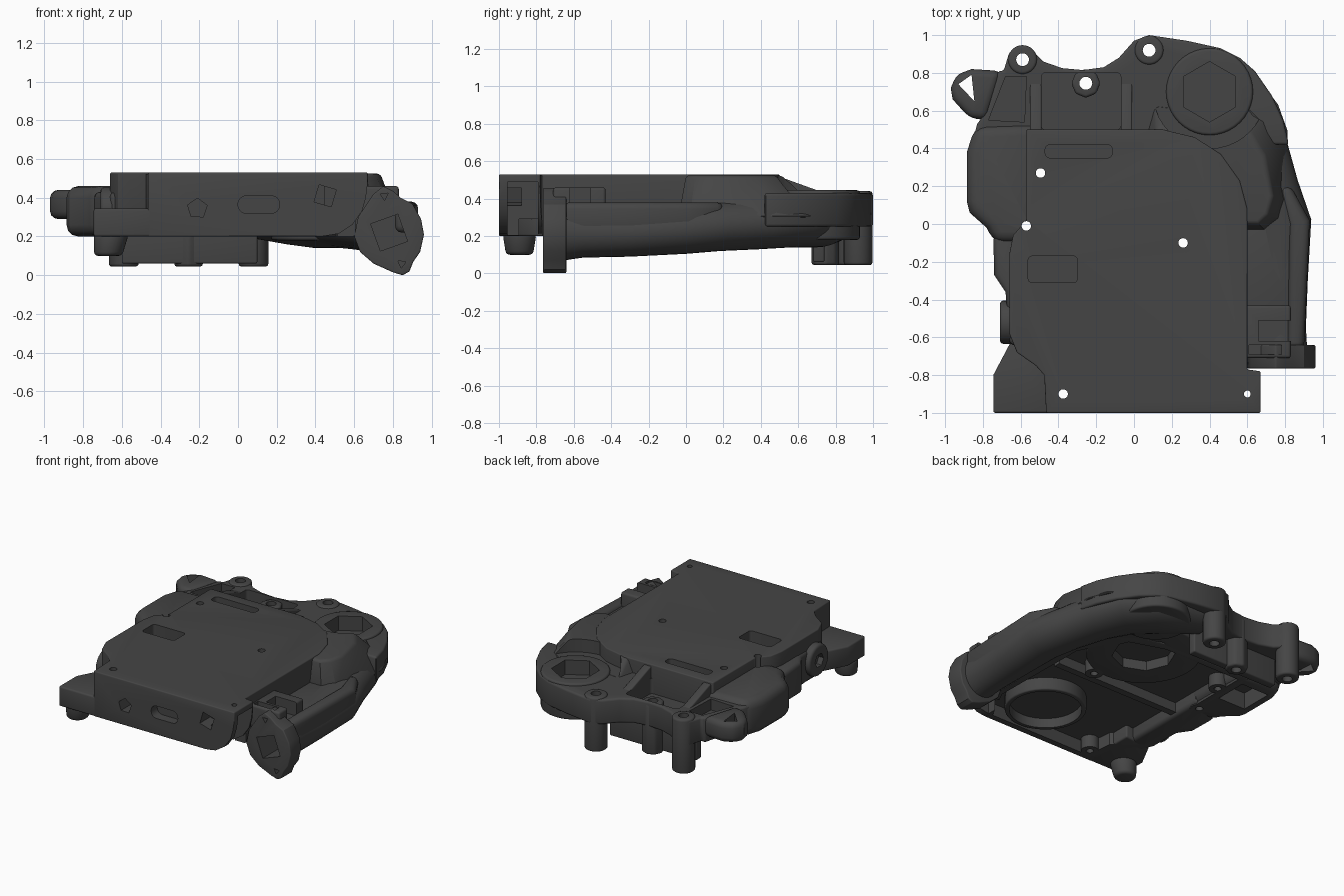
import bpy, bmesh, math
from mathutils import Vector

if "Cube" in bpy.data.objects:
    bpy.data.objects.remove(bpy.data.objects["Cube"])

mat = bpy.data.materials.new("dark_metal")
mat.diffuse_color = (0.06, 0.06, 0.06, 1)
mat.use_nodes = True
mat.node_tree.nodes["Principled BSDF"].inputs["Base Color"].default_value = mat.diffuse_color
parts = []
cutters = []

def finish(name, bm, bevel=0, cutter=False, seg=3):
    bmesh.ops.recalc_face_normals(bm, faces=bm.faces)
    me = bpy.data.meshes.new(name)
    bm.to_mesh(me)
    bm.free()
    ob = bpy.data.objects.new(name, me)
    bpy.context.collection.objects.link(ob)
    if bevel:
        m = ob.modifiers.new("bevel", 'BEVEL')
        m.width, m.segments, m.limit_method = bevel, seg, 'ANGLE'
        m.angle_limit = math.radians(40)
    if cutter:
        ob.hide_render = True
        cutters.append(ob)
    else:
        me.materials.append(mat)
        parts.append(ob)
    return ob

def prism(name, pts, a, b, axis='z', bevel=0, cutter=False, top=None):
    """Extrude an outline along z (xy), y (xz) or x (yz); top may be a different outline."""
    put = {'z': lambda u, v, w: (u, v, w), 'y': lambda u, v, w: (u, w, v),
           'x': lambda u, v, w: (w, u, v)}[axis]
    bm = bmesh.new()
    lo = [bm.verts.new(put(u, v, a)) for u, v in pts]
    hi = [bm.verts.new(put(u, v, b)) for u, v in (top or pts)]
    bm.faces.new(lo)
    bm.faces.new(hi)
    n = len(pts)
    for i in range(n):
        bm.faces.new((lo[i], lo[(i+1) % n], hi[(i+1) % n], hi[i]))
    return finish(name, bm, bevel, cutter)

def ngon(u, v, r, n=32, turn=0):
    return [(u + r*math.cos(turn + i*math.tau/n), v + r*math.sin(turn + i*math.tau/n)) for i in range(n)]

def rect(u0, u1, v0, v1, r=0.0):
    if not r:
        return [(u0, v0), (u1, v0), (u1, v1), (u0, v1)]
    out = []
    for k, (u, v) in enumerate([(u1-r, v1-r), (u0+r, v1-r), (u0+r, v0+r), (u1-r, v0+r)]):
        out += [(u + r*math.cos((k + j/4)*math.pi/2), v + r*math.sin((k + j/4)*math.pi/2)) for j in range(5)]
    return out

def cut(obs, *args, **kw):
    c = prism("cutter", *args, cutter=True, **kw)
    for ob in obs:
        m = ob.modifiers.new("cut", 'BOOLEAN')
        m.operation, m.solver, m.object = 'DIFFERENCE', 'EXACT', c

def loft(name, path, n=28):
    """Closed tube through (x, y, z, half width, half height) stations."""
    bm = bmesh.new()
    rings = []
    for i, (x, y, z, rw, rh) in enumerate(path):
        p, q = path[max(i-1, 0)], path[min(i+1, len(path)-1)]
        t = Vector((q[0]-p[0], q[1]-p[1])).normalized()
        rings.append([bm.verts.new((x + t.y*rw*math.cos(k*math.tau/n), y - t.x*rw*math.cos(k*math.tau/n),
                                    z + rh*math.sin(k*math.tau/n))) for k in range(n)])
    for r, s in zip(rings, rings[1:]):
        for k in range(n):
            bm.faces.new((r[k], r[(k+1) % n], s[(k+1) % n], s[k]))
    bm.faces.new(rings[0])
    bm.faces.new(rings[-1])
    return finish(name, bm)

# main housing with the flat top
housing = prism("top_housing", [(-.465, -1), (.67, -1), (.67, -.78), (.6, -.77), (.6, .08), (.56, .23), (.46, .37),
    (.32, .46), (.15, .5), (-.57, .5), (-.57, .02), (-.64, -.06), (-.66, -.16), (-.66, -.58), (-.62, -.68),
    (-.52, -.75), (-.475, -.8)], .2, .53, bevel=.008)
cut([housing], [(.42, .15), (.43, .2), (.52, .215), (.59, .26), (.64, .33), (.66, .4), (.675, .52), (.8, .52), (.8, .15)],
    -1.1, -.77, axis='y')

# left side: foot, scalloped wall and bulging lobe
prism("front_left_foot", [(-.745, -1), (-.44, -1), (-.44, -.6), (-.65, -.62), (-.745, -.8)], .2, .345, bevel=.012)
prism("foot_boss", ngon(-.655, -.89, .09), .21, .1, bevel=.02, top=ngon(-.67, -.89, .072))
prism("left_wall", [(-.5, -.66), (-.66, -.64), (-.68, -.36), (-.74, -.27), (-.745, -.06), (-.5, .05)], .2, .43, bevel=.03)
lobe = prism("left_lobe", [(-.5, -.1), (-.74, -.1), (-.78, -.02), (-.87, .06), (-.885, .12), (-.885, .38),
                           (-.84, .52), (-.5, .53)], .2, .46, bevel=.06)
bulge = prism("left_port_boss", ngon(-.52, .34, .115, 24), -.71, -.55, axis='x', bevel=.02)
cut([bulge], ngon(-.52, .34, .05, 6), -.8, -.67, axis='x')

# rear deck with ears, pockets and ribs
deck = prism("rear_deck", [(-.86, .42), (-.83, .53), (-.78, .6), (-.72, .81), (-.69, .81), (-.66, .91), (-.6, .945),
    (-.54, .92), (-.48, .86), (-.38, .825), (-.27, .815), (-.16, .83), (-.08, .88), (0, .97), (.08, 1), (.28, .97),
    (.46, .93), (.56, .88), (.64, .81), (.73, .68), (.79, .55), (.82, .42)], .25, .43, bevel=.025)
cut([deck], rect(-.49, -.07, .5, .8, .02), .32, .6)
cut([deck], [(-.77, .55), (-.58, .54), (-.57, .78), (-.68, .78)], .35, .6)
left_ear = prism("left_ear", [(-.78, .55), (-.87, .56), (-.96, .66), (-.97, .72), (-.94, .79), (-.86, .82), (-.7, .81)],
                 .29, .44, bevel=.04)
for i, x in enumerate((-.52, -.04)):
    prism(f"rear_rib_{i}", [(.45, .3), (.45, .525), (.52, .51), (.77, .42), (.8, .3)], x-.03, x+.03, axis='x', bevel=.008)
prism("rear_web", rect(-.6, .1, .68, .74), .06, .3, bevel=.01)
posts = [(-.59, .87), (.08, .92), (-.255, .745)]
for i, (x, y) in enumerate(posts):
    prism(f"mounting_post_{i}", ngon(x, y, .077, 8 if i == 2 else 28), .045, .44 if i < 2 else .41, bevel=.015)

# round rear boss and duct sweeping down the right side
prism("rear_boss", ngon(.4, .7, .23, 40), .18, .445, bevel=.015)
loft("side_duct", [(.78, -.72, .22, .14, .16), (.775, -.55, .22, .135, .135), (.775, -.3, .225, .145, .135),
    (.77, 0, .24, .17, .135), (.71, .18, .255, .165, .135), (.635, .4, .27, .18, .14), (.54, .57, .28, .21, .14),
    (.4, .7, .28, .21, .14), (.25, .75, .29, .18, .13), (.08, .8, .3, .13, .11)])
shoulder = prism("right_shoulder", [(.45, -.04), (.7, -.04), (.79, .02), (.82, .12), (.82, .5), (.77, .64), (.68, .76),
    (.4, .74), (.1, .78), (0, .44)], .3, .525, bevel=.02,
    top=[(.45, 0), (.66, 0), (.71, .05), (.735, .15), (.69, .36), (.62, .47), (.53, .52), (.3, .52), (.12, .505), (.1, .42)])
cut([shoulder], ngon(.4, .7, .3, 40), .431, .7)
prism("side_ledge", rect(.55, .83, -.5, .1), .2, .36, bevel=.015)
prism("side_rail", [(.81, -.66), (.9, -.66), (.93, .02), (.83, .2), (.76, .2), (.82, 0)], .22, .38, bevel=.035)
box = prism("side_box", rect(.57, .83, -.71, -.43), .22, .46, bevel=.015)
cut([box], rect(.61, .78, -.69, -.64), .38, .6)
cut([box], rect(.66, .9, -.62, -.51), .36, .6)

# duct flange
flange = prism("duct_flange", [(.7, .42), (.75, .46), (.8, .435), (.84, .4), (.9, .37), (.945, .29), (.96, .21),
    (.94, .12), (.905, .07), (.885, .02), (.85, .0), (.8, .015), (.7, .06), (.63, .12), (.6, .2), (.62, .3)],
    -.765, -.64, axis='y', bevel=.008)
for u, v, r, n, t, d in [(.78, .22, .105, 4, 1.13, -.5), (.845, .06, .024, 3, .4, -.7), (.755, .41, .024, 3, .6, -.7)]:
    cut([flange, box] + [p for p in parts if p.name == "side_duct"], ngon(u, v, r, n, t), -.9, d, axis='y')

# shallow underside recess, open slot at the front right, and deeper pockets
cut([housing], [(-.4, -.95), (.42, -.95), (.55, -.7), (.54, .05), (.4, .35), (.1, .45), (-.52, .45), (-.52, -.05),
                (-.6, -.15), (-.6, -.6), (-.42, -.75)], .1, .29)
cut([housing], rect(.45, .8, -.955, -.79), .1, .49)
cut([lobe], rect(-.8, -.58, .18, .42), .1, .32)

# front face openings and top recesses
cut([housing], ngon(-.21, .345, .053, 5, .3), -1.1, -.88, axis='y')
cut([housing], ngon(.45, .41, .065, 4, .5), -1.1, -.88, axis='y')
cut([housing], rect(0, .215, .32, .41, .042), -1.1, -.93, axis='y')
cut([housing], rect(-.47, -.115, .35, .42, .025), .47, .7)
cut([housing], rect(-.56, -.3, -.31, -.17, .02), .45, .7)

# underside bearing rings and screw bosses
for i, (x, y, r, bore, n) in enumerate([(.17, .3, .38, .21, 8), (.2, -.67, .27, .24, 32)]):
    ring = prism(f"bearing_ring_{i}", ngon(x, y, r, 40), .2, .32, bevel=.01)
    cut([ring], ngon(x, y, bore, n), .1, .27)
screws = [(-.495, .27), (-.57, -.01), (.26, -.1), (-.375, -.9), (.6, -.9)]
for i, (x, y) in enumerate(screws[:4]):
    prism(f"screw_boss_{i}", ngon(x, y, .06, 20), .2, .35)
prism("under_rib_mid", rect(-.62, .5, -.22, -.17), .22, .34)

# through holes and hexagon socket go through everything they meet
near = lambda x, y: [p for p in parts if
    min(v.co.x for v in p.data.vertices) - .04 < x < max(v.co.x for v in p.data.vertices) + .04 and
    min(v.co.y for v in p.data.vertices) - .04 < y < max(v.co.y for v in p.data.vertices) + .04]
for x, y in screws:
    cut(near(x, y), ngon(x, y, .018 if x > .5 else .025, 20), -.1, .8)
for x, y in posts:
    cut(near(x, y), ngon(x, y, .034, 20), -.1, .8)
cut([left_ear], [(-.93, .74), (-.86, .79), (-.845, .65)], 0, .8)
cut(near(.4, .7), ngon(.4, .7, .16, 6, math.pi/2), .34, .8)

# apply modifiers, shade, drop cutters
bpy.context.view_layer.update()
dg = bpy.context.evaluated_depsgraph_get()
done = [bpy.data.meshes.new_from_object(p.evaluated_get(dg)) for p in parts]
for p, me in zip(parts, done):
    p.modifiers.clear()
    p.data = me
for c in cutters:
    bpy.data.objects.remove(c)
bpy.ops.object.select_all(action='DESELECT')
for p in parts:
    p.select_set(True)
bpy.context.view_layer.objects.active = housing
bpy.ops.object.shade_smooth_by_angle(angle=math.radians(32))
